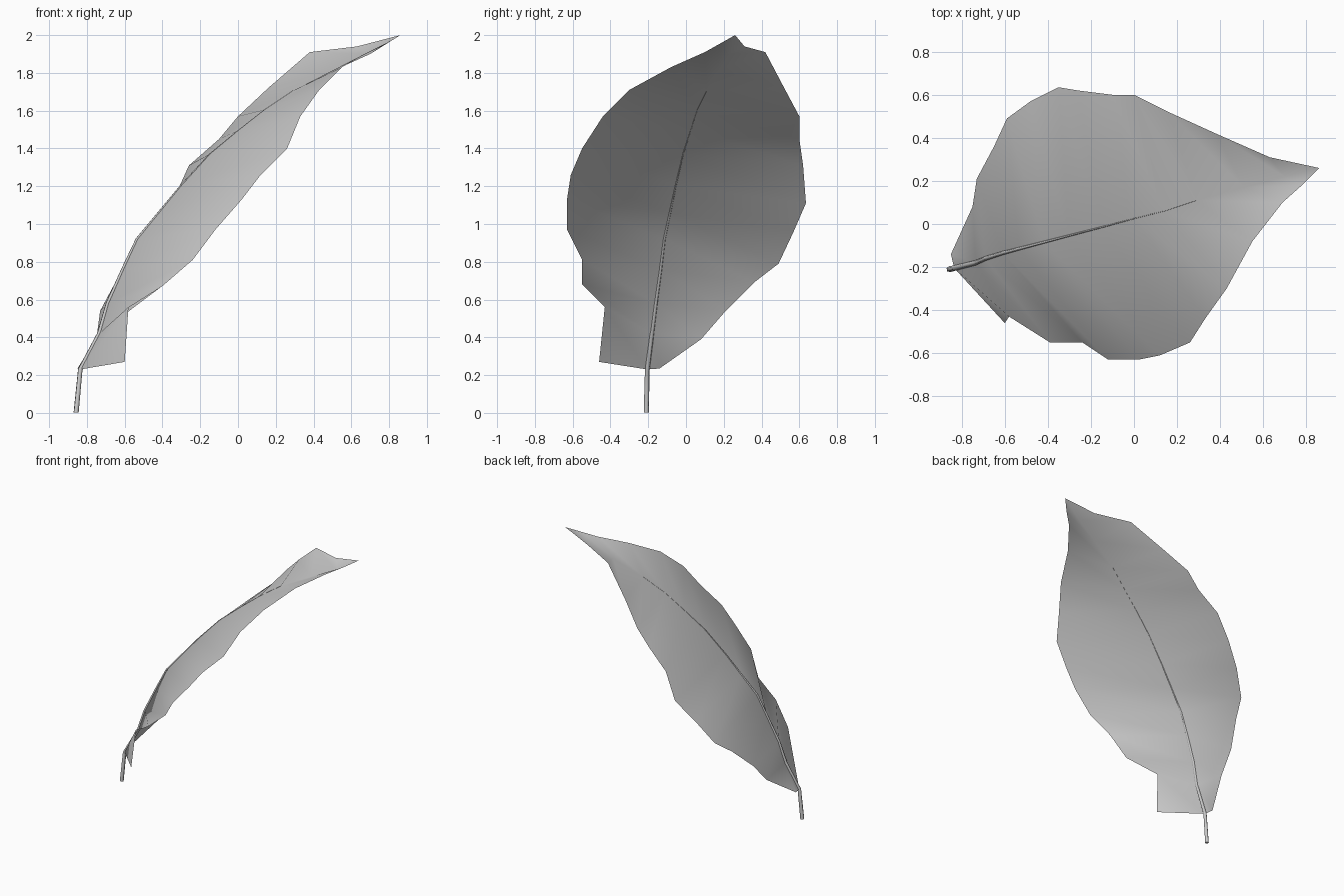
import bpy

if "Cube" in bpy.data.objects:
    bpy.data.objects.remove(bpy.data.objects["Cube"])

# Leaf cross-sections from base to tip: (left edge, midrib, right edge)
ROWS = [
    ((-.85, -.14, .235), (-.835, -.205, .23), (-.60, -.46, .27)),
    ((-.75, .08, .39), (-.735, -.18, .42), (-.58, -.43, .56)),
    ((-.73, .21, .54), (-.69, -.16, .58), (-.39, -.55, .68)),
    ((-.65, .36, .69), (-.61, -.135, .76), (-.24, -.55, .81)),
    ((-.59, .49, .79), (-.535, -.115, .92), (-.12, -.63, .97)),
    ((-.48, .57, .96), (-.42, -.085, 1.06), (.02, -.63, 1.13)),
    ((-.35, .635, 1.11), (-.305, -.055, 1.20), (.12, -.61, 1.26)),
    ((-.26, .62, 1.31), (-.15, -.015, 1.37), (.26, -.55, 1.40)),
    ((-.10, .60, 1.45), (0, .025, 1.495), (.33, -.44, 1.57)),
    ((0, .60, 1.57), (.14, .06, 1.605), (.43, -.30, 1.71)),
    ((.16, .52, 1.72), (.29, .11, 1.705), (.55, -.08, 1.83)),
    ((.38, .42, 1.91), (.51, .17, 1.815), (.69, .10, 1.91)),
    ((.63, .31, 1.94), (.70, .22, 1.90), (.78, .18, 1.955)),
]
TIP = (.86, .26, 2.0)

# Leaf blade: thin sheet lofted through the cross-sections
verts = [p for row in ROWS for p in row] + [TIP]
faces = []
for i in range(len(ROWS) - 1):
    for j in range(2):
        a = i * 3 + j
        faces.append((a, a + 1, a + 4, a + 3))
last = len(verts) - 1
faces += [(last - 3, last - 2, last), (last - 2, last - 1, last)]
mesh = bpy.data.meshes.new("leaf_blade")
mesh.from_pydata(verts, [], faces)
mesh.shade_smooth()
blade = bpy.data.objects.new("leaf_blade", mesh)
bpy.context.collection.objects.link(blade)

# Stem: tapered tube running up the midrib and fading into the blade
path = [(-.857, -.21, 0.002)] + [row[1] for row in ROWS[:11]]
curve = bpy.data.curves.new("stem", 'CURVE')
curve.dimensions = '3D'
curve.bevel_depth = .014
curve.bevel_resolution = 1
curve.use_fill_caps = True
spline = curve.splines.new('POLY')
spline.points.add(len(path) - 1)
for i, (pt, p) in enumerate(zip(spline.points, path)):
    pt.co = (*p, 1)
    pt.radius = max(.08, 1 - i / 10.5)
stem = bpy.data.objects.new("stem", curve)
bpy.context.collection.objects.link(stem)
bpy.context.view_layer.objects.active = stem
stem.select_set(True)
bpy.ops.object.convert(target='MESH')
